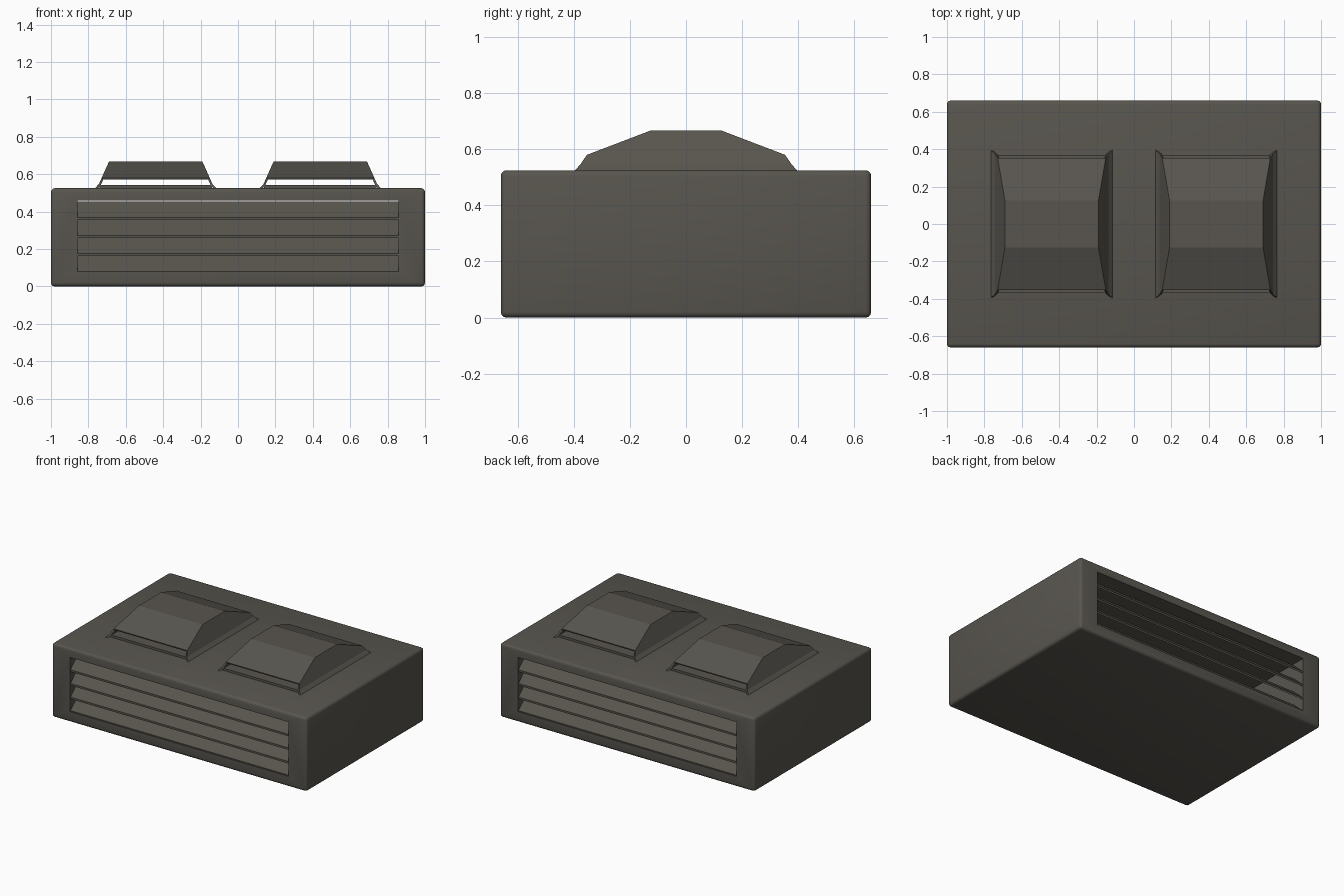
import bpy, bmesh

if "Cube" in bpy.data.objects:
    bpy.data.objects.remove(bpy.data.objects["Cube"])

paint = bpy.data.materials.new("dark warm grey")
paint.diffuse_color = (0.098, 0.091, 0.077, 1)
paint.use_nodes = True
paint.node_tree.nodes["Principled BSDF"].inputs["Base Color"].default_value = paint.diffuse_color


def make_object(name, bm):
    bmesh.ops.recalc_face_normals(bm, faces=bm.faces)
    mesh = bpy.data.meshes.new(name)
    bm.to_mesh(mesh)
    bm.free()
    obj = bpy.data.objects.new(name, mesh)
    mesh.materials.append(paint)
    bpy.context.collection.objects.link(obj)
    return obj


def box(name, lo, hi, bevel=0.0):
    bm = bmesh.new()
    bmesh.ops.create_cube(bm, size=1)
    for v in bm.verts:
        for i in range(3):
            v.co[i] = lo[i] if v.co[i] < 0 else hi[i]
    if bevel:
        bmesh.ops.bevel(bm, geom=bm.edges[:], offset=bevel, segments=3,
                        profile=0.5, affect='EDGES')
    return make_object(name, bm)


def smooth(obj):
    bpy.ops.object.select_all(action='DESELECT')
    obj.select_set(True)
    bpy.context.view_layer.objects.active = obj
    bpy.ops.object.shade_smooth_by_angle(angle=0.6)


# Casing with an open duct running from front to back
casing = box("casing", (-1, -0.66, 0), (1, 0.66, 0.525), 0.02)
cutter = box("duct_cutter", (-0.857, -1, 0.075), (0.857, 1, 0.46))
mod = casing.modifiers.new("duct", 'BOOLEAN')
mod.operation = 'DIFFERENCE'
mod.solver = 'EXACT'
mod.object = cutter
bpy.context.view_layer.objects.active = casing
bpy.ops.object.modifier_apply(modifier=mod.name)
bpy.data.objects.remove(cutter)
smooth(casing)

# Sloping louvre slats, low at the outside and high at the inside
for side, label in ((-1, "front"), (1, "back")):
    for i in range(4):
        z = 0.355 - i * 0.0965
        profile = [(0.652, z), (0.652, z + 0.014), (0.56, z + 0.098), (0.55, z + 0.09)]
        bm = bmesh.new()
        ends = [[bm.verts.new((x, side * y, h)) for y, h in profile]
                for x in (-0.86, 0.86)]
        bm.faces.new(ends[0])
        bm.faces.new(ends[1])
        for a in range(4):
            b = (a + 1) % 4
            bm.faces.new((ends[0][a], ends[0][b], ends[1][b], ends[1][a]))
        make_object(f"{label}_louvre_{i + 1}", bm)

# Roof hoods: arched sheet shells open at both ends, on a low sill plate
# rows of (half length, half width, height), from the flared foot to the crown
ROWS = [(0.395, 0.325, 0.525), (0.375, 0.303, 0.548),
        (0.353, 0.289, 0.580), (0.125, 0.250, 0.667)]
for cx, label in ((-0.44, "left"), (0.44, "right")):
    bm = bmesh.new()
    grid = {(sx, sy, r): bm.verts.new((cx + sx * w, sy * l, z))
            for r, (l, w, z) in enumerate(ROWS) for sx in (-1, 1) for sy in (-1, 1)}
    for r in range(3):
        for sx in (-1, 1):
            bm.faces.new([grid[sx, -1, r], grid[sx, 1, r],
                          grid[sx, 1, r + 1], grid[sx, -1, r + 1]])
    for sy in (-1, 1):
        bm.faces.new([grid[-1, sy, 2], grid[1, sy, 2], grid[1, sy, 3], grid[-1, sy, 3]])
    bm.faces.new([grid[-1, -1, 3], grid[1, -1, 3], grid[1, 1, 3], grid[-1, 1, 3]])
    hood = make_object(label + "_hood", bm)
    # make sure the sheet faces outwards before thickening inwards
    if max(hood.data.polygons, key=lambda p: p.center.z).normal.z < 0:
        hood.data.flip_normals()
    mod = hood.modifiers.new("sheet", 'SOLIDIFY')
    mod.thickness = 0.012
    mod.offset = -1
    box(label + "_sill", (cx - 0.3, -0.37, 0.52), (cx + 0.3, 0.37, 0.541))
